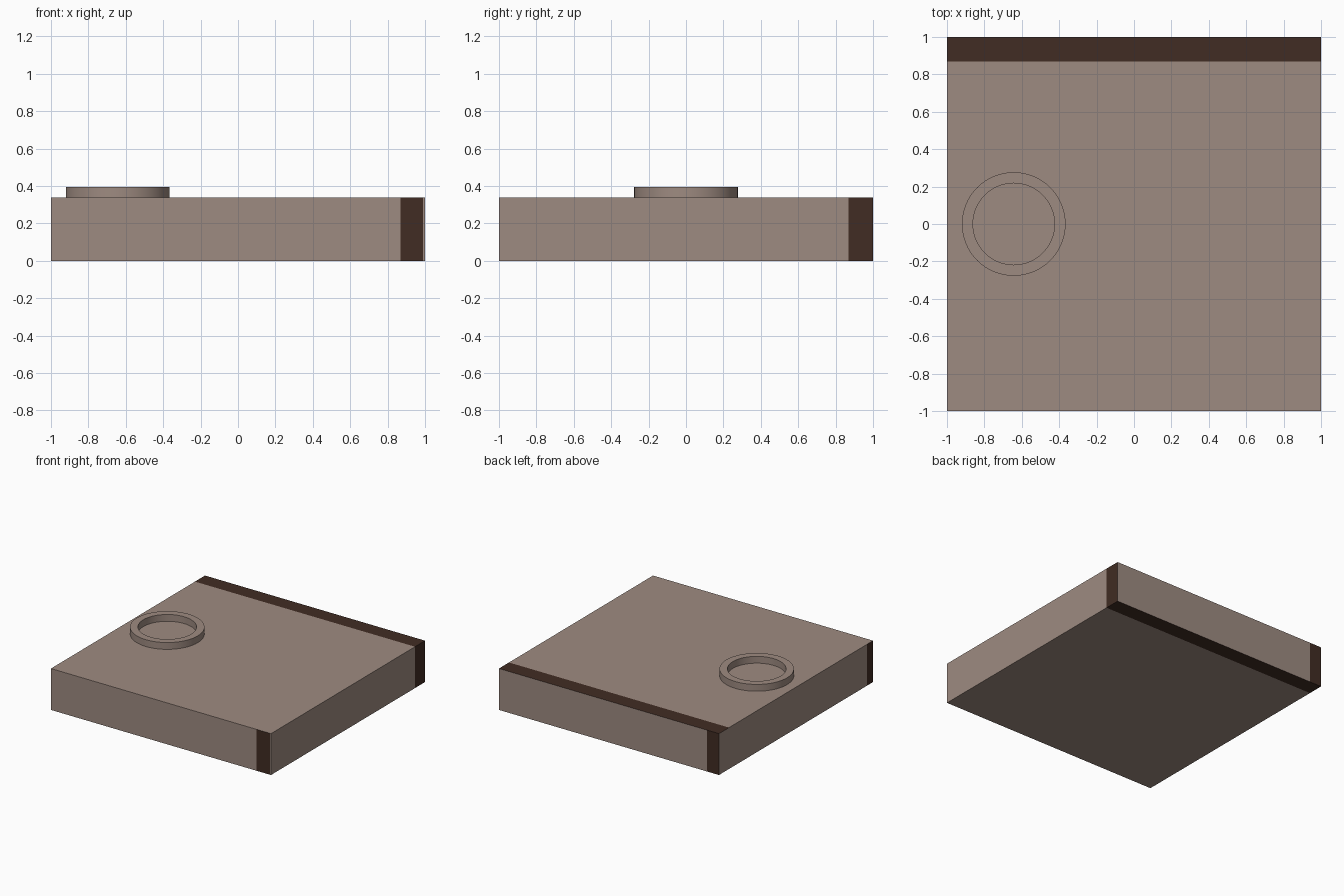
import bpy, bmesh, math
from mathutils import Vector

if "Cube" in bpy.data.objects:
    bpy.data.objects.remove(bpy.data.objects["Cube"])


def srgb(r, g, b):
    return tuple((c / 255 / 12.92) if c / 255 <= 0.04045
                 else ((c / 255 + 0.055) / 1.055) ** 2.4 for c in (r, g, b)) + (1.0,)


def material(name, rgb):
    m = bpy.data.materials.new(name)
    m.diffuse_color = srgb(*rgb)
    m.use_nodes = True
    m.node_tree.nodes["Principled BSDF"].inputs["Base Color"].default_value = m.diffuse_color
    return m


def make_object(name, bm, mats):
    mesh = bpy.data.meshes.new(name)
    bm.to_mesh(mesh)
    bm.free()
    ob = bpy.data.objects.new(name, mesh)
    bpy.context.collection.objects.link(ob)
    for m in mats:
        mesh.materials.append(m)
    return ob


light = material("pale_brown", (158, 139, 129))
dark = material("dark_brown", (65, 44, 35))

H = 0.34

# Slab: box cut along the borders of the dark edge bands
bm = bmesh.new()
bmesh.ops.create_cube(bm, size=1)
for v in bm.verts:
    v.co = Vector((v.co.x * 2, v.co.y * 2, (v.co.z + 0.5) * H))
for axis, pos in ((0, 0.87), (0, 0.99), (0, -0.89), (1, 0.87), (1, -0.92)):
    co, no = Vector(), Vector()
    co[axis], no[axis] = pos, 1
    bmesh.ops.bisect_plane(bm, geom=bm.verts[:] + bm.edges[:] + bm.faces[:],
                           plane_co=co, plane_no=no)
bm.normal_update()
# Each side carries one dark band at an end; top and bottom at the back
for f in bm.faces:
    c, n = f.calc_center_median(), f.normal
    if n.y < -0.5:
        band = 0.87 < c.x < 0.99
    elif n.y > 0.5:
        band = c.x < -0.89
    elif n.x < -0.5:
        band = c.y < -0.92
    else:
        band = c.y > 0.87
    f.material_index = int(band)
make_object("slab", bm, [light, dark])

# Raised ring: rectangular section spun around its centre
CX, R_OUT, R_IN, TOP, N = -0.643, 0.277, 0.218, 0.396, 64
bm = bmesh.new()
section = ((R_IN, H), (R_OUT, H), (R_OUT, TOP), (R_IN, TOP))
rings = []
for i in range(N):
    a = 2 * math.pi * i / N
    rings.append([bm.verts.new((CX + r * math.cos(a), r * math.sin(a), z))
                  for r, z in section])
for i in range(N):
    p, q = rings[i], rings[(i + 1) % N]
    for k in range(1, 4):  # underside stays open against the slab
        j = (k + 1) % 4
        bm.faces.new((p[k], q[k], q[j], p[j]))
bm.normal_update()
ring = make_object("raised_ring", bm, [light])
bpy.context.view_layer.objects.active = ring
ring.select_set(True)
bpy.ops.object.shade_smooth_by_angle(angle=math.radians(30))
